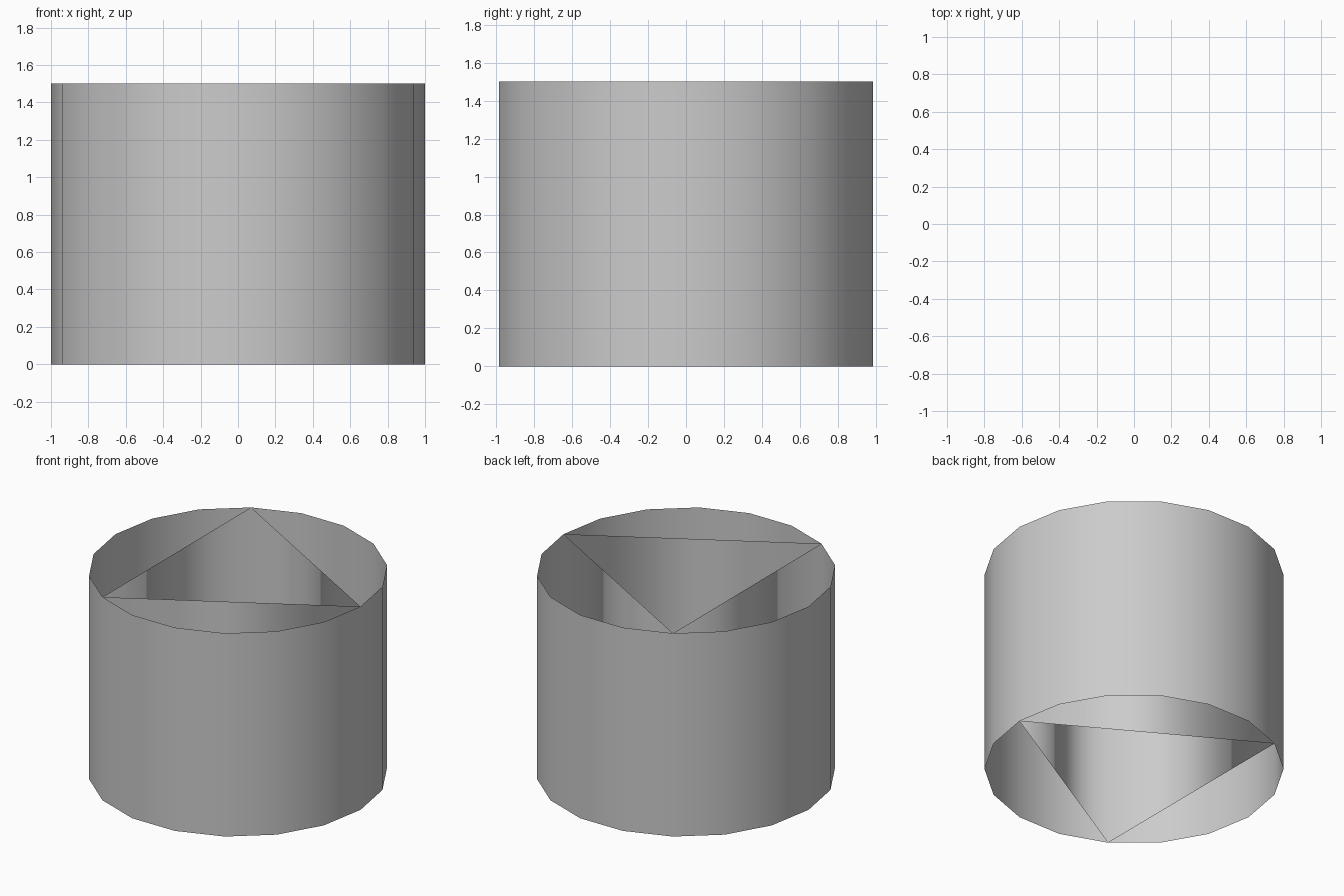
import bpy

if "Cube" in bpy.data.objects:
    bpy.data.objects.remove(bpy.data.objects["Cube"])


def open_tube(name, sides, radius=1.0, height=1.5):
    """Uncapped zero-thickness tube with its first corner on +x, smooth shaded."""
    bpy.ops.mesh.primitive_cylinder_add(
        vertices=sides, radius=radius, depth=height,
        end_fill_type='NOTHING', location=(0, 0, height / 2),
        # the primitive starts at +y; turn it so a corner lies on +x
        rotation=(0, 0, -1.5707963))
    obj = bpy.context.object
    obj.name = name
    bpy.ops.object.transform_apply(location=True, rotation=True, scale=True)
    bpy.ops.object.shade_smooth()
    return obj


# Outer round wall: 18 sides
open_tube("outer_wall", 18)

# Inner triangular wall touching the outer wall at three corners
open_tube("inner_triangle_wall", 3)
